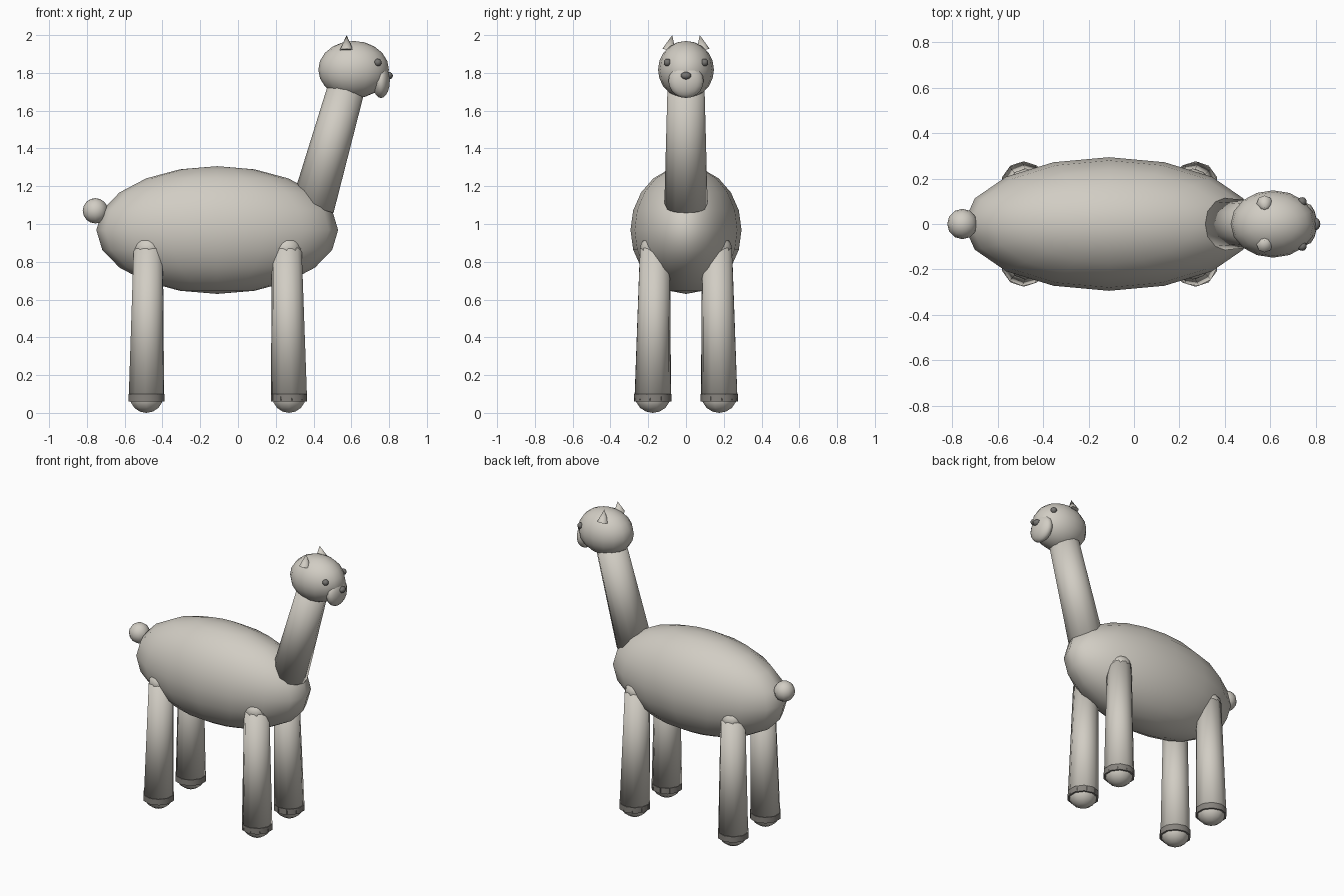
import bpy, math
from mathutils import Vector

cube = bpy.data.objects.get("Cube")
if cube:
    bpy.data.objects.remove(cube, do_unlink=True)


def material(name, rgb):
    m = bpy.data.materials.new(name)
    m.use_nodes = True
    m.diffuse_color = (*rgb, 1)
    m.node_tree.nodes["Principled BSDF"].inputs["Base Color"].default_value = (*rgb, 1)
    return m


WOOL = material("warm_grey", (0.64, 0.61, 0.55))
DARK = material("dark_grey", (0.18, 0.175, 0.165))
HOOF = material("hoof_grey", (0.24, 0.225, 0.205))


def finish(name, mat, angle):
    ob = bpy.context.object
    ob.name = name
    ob.data.materials.append(mat)
    bpy.ops.object.shade_smooth_by_angle(angle=math.radians(angle))
    return ob


def ball(name, centre, radii, mat=WOOL, segments=12, rings=8):
    bpy.ops.mesh.primitive_uv_sphere_add(segments=segments, ring_count=rings, location=centre)
    bpy.context.object.scale = radii
    return finish(name, mat, 60)


def limb(name, start, end, r1, r2, sides=10, mat=WOOL, angle=180):
    a, b = Vector(start), Vector(end)
    bpy.ops.mesh.primitive_cone_add(vertices=sides, radius1=r1, radius2=r2,
                                    depth=(b - a).length, location=(a + b) / 2)
    bpy.context.object.rotation_euler = (b - a).to_track_quat("Z", "Y").to_euler()
    return finish(name, mat, angle)


# Body, tail and neck
ball("body", (-0.11, 0, 0.968), (0.64, 0.294, 0.338), segments=16, rings=10)
ball("tail", (-0.755, 0, 1.07), (0.067, 0.067, 0.067))
limb("neck", (0.395, 0, 1.09), (0.585, 0, 1.76), 0.115, 0.097, sides=12)

# Head
ball("head", (0.612, 0, 1.817), (0.187, 0.148, 0.152), segments=16, rings=10)
ball("muzzle", (0.757, 0, 1.757), (0.048, 0.093, 0.09), segments=14, rings=10)
ball("nose", (0.798, 0, 1.785), (0.022, 0.028, 0.02), DARK)

for side, s in (("left", 1), ("right", -1)):
    # Eyes and ears
    ball(side + "_eye", (0.74, s * 0.098, 1.855), (0.02, 0.02, 0.02), DARK)
    limb(side + "_ear", (0.575, s * 0.09, 1.92), (0.575, s * 0.073, 2.0), 0.036, 0, sides=8, angle=50)
    # Legs with rounded tops, hoof bands and feet
    for end, foot_x, hip_x in (("front", 0.27, 0.258), ("back", -0.485, -0.475)):
        name = side + "_" + end
        y = s * 0.176
        limb(name + "_leg", (foot_x, y, 0.065), (hip_x, s * 0.164, 0.87), 0.097, 0.08)
        ball(name + "_hip", (hip_x, s * 0.164, 0.87), (0.08, 0.08, 0.07), segments=10)
        limb(name + "_hoof_band", (foot_x, y, 0.06), (foot_x, y, 0.1), 0.1, 0.1, mat=HOOF, angle=50)
        ball(name + "_foot", (foot_x, y, 0.09), (0.094, 0.094, 0.09), segments=10)
